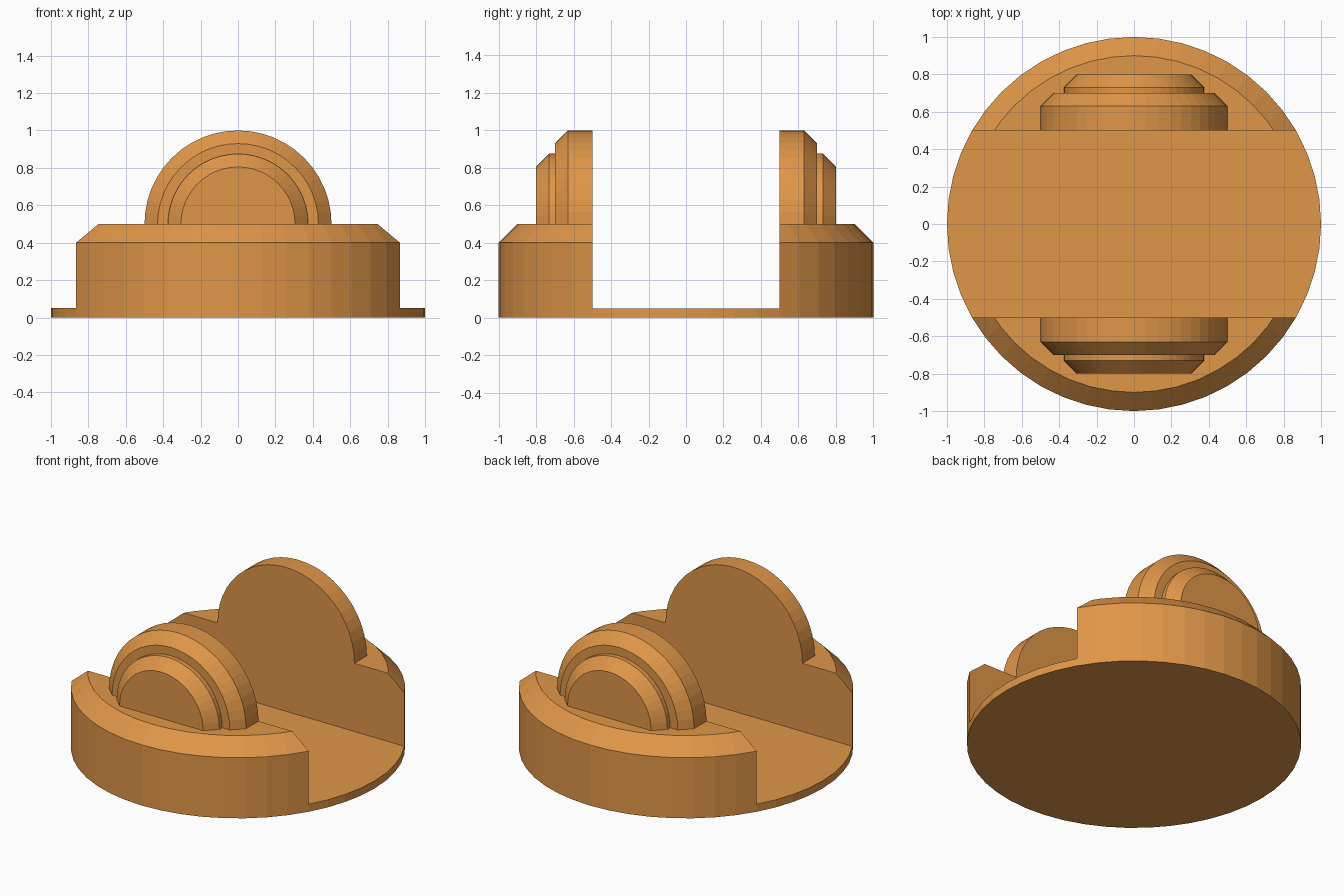
import bpy, bmesh, math
from mathutils import Matrix

if "Cube" in bpy.data.objects:
    bpy.data.objects.remove(bpy.data.objects["Cube"])

SIDES = 48

mat = bpy.data.materials.new("warm orange brown")
mat.diffuse_color = (0.745, 0.305, 0.065, 1)
mat.use_nodes = True
mat.node_tree.nodes["Principled BSDF"].inputs["Base Color"].default_value = mat.diffuse_color


def make_object(name, bm):
    bmesh.ops.recalc_face_normals(bm, faces=bm.faces)
    mesh = bpy.data.meshes.new(name)
    bm.to_mesh(mesh)
    bm.free()
    mesh.materials.append(mat)
    obj = bpy.data.objects.new(name, mesh)
    bpy.context.collection.objects.link(obj)
    return obj


def turned_solid(profile):
    """Closed solid around z from (radius, height) pairs."""
    bm = bmesh.new()
    rings = [[bm.verts.new((r * math.cos(2 * math.pi * i / SIDES),
                            r * math.sin(2 * math.pi * i / SIDES), h))
              for i in range(SIDES)] for r, h in profile]
    for low, high in zip(rings, rings[1:]):
        for i in range(SIDES):
            j = (i + 1) % SIDES
            bm.faces.new((low[i], low[j], high[j], high[i]))
    bm.faces.new(rings[0][::-1])
    bm.faces.new(rings[-1])
    return bm


def boolean(target, cutter, operation):
    cutter.hide_render = True
    mod = target.modifiers.new(operation.lower(), 'BOOLEAN')
    mod.operation = operation
    mod.solver = 'EXACT'
    mod.object = cutter
    bpy.context.view_layer.objects.active = target
    bpy.ops.object.modifier_apply(modifier=mod.name)
    bpy.data.objects.remove(cutter)


# Round body with chamfered rim
body = make_object("slotted_round_base",
                   turned_solid([(1, 0), (1, 0.4), (0.9, 0.5)]))

# Stepped, chamfered bosses: one spindle along y, trimmed below the body top
half = [(0.5, 0.63), (0.43, 0.7), (0.375, 0.7), (0.375, 0.73), (0.305, 0.8)]
spindle = turned_solid([(r, -h) for r, h in reversed(half)] + half)
spindle.transform(Matrix.Translation((0, 0, 0.5)) @ Matrix.Rotation(math.pi / 2, 4, 'X'))
cut = bmesh.ops.bisect_plane(spindle, geom=spindle.verts[:] + spindle.edges[:] + spindle.faces[:],
                             plane_co=(0, 0, 0.27), plane_no=(0, 0, -1), clear_outer=True)
bmesh.ops.contextual_create(
    spindle, geom=[e for e in cut["geom_cut"] if isinstance(e, bmesh.types.BMEdge)])
boolean(body, make_object("boss_spindle", spindle), 'UNION')

# Wide slot through the middle, leaving a thin floor
slot = bmesh.new()
bmesh.ops.create_cube(slot, size=1)
slot.transform(Matrix.Translation((0, 0, 1.05)) @ Matrix.Diagonal((3, 1, 2, 1)))
boolean(body, make_object("slot_cutter", slot), 'DIFFERENCE')
